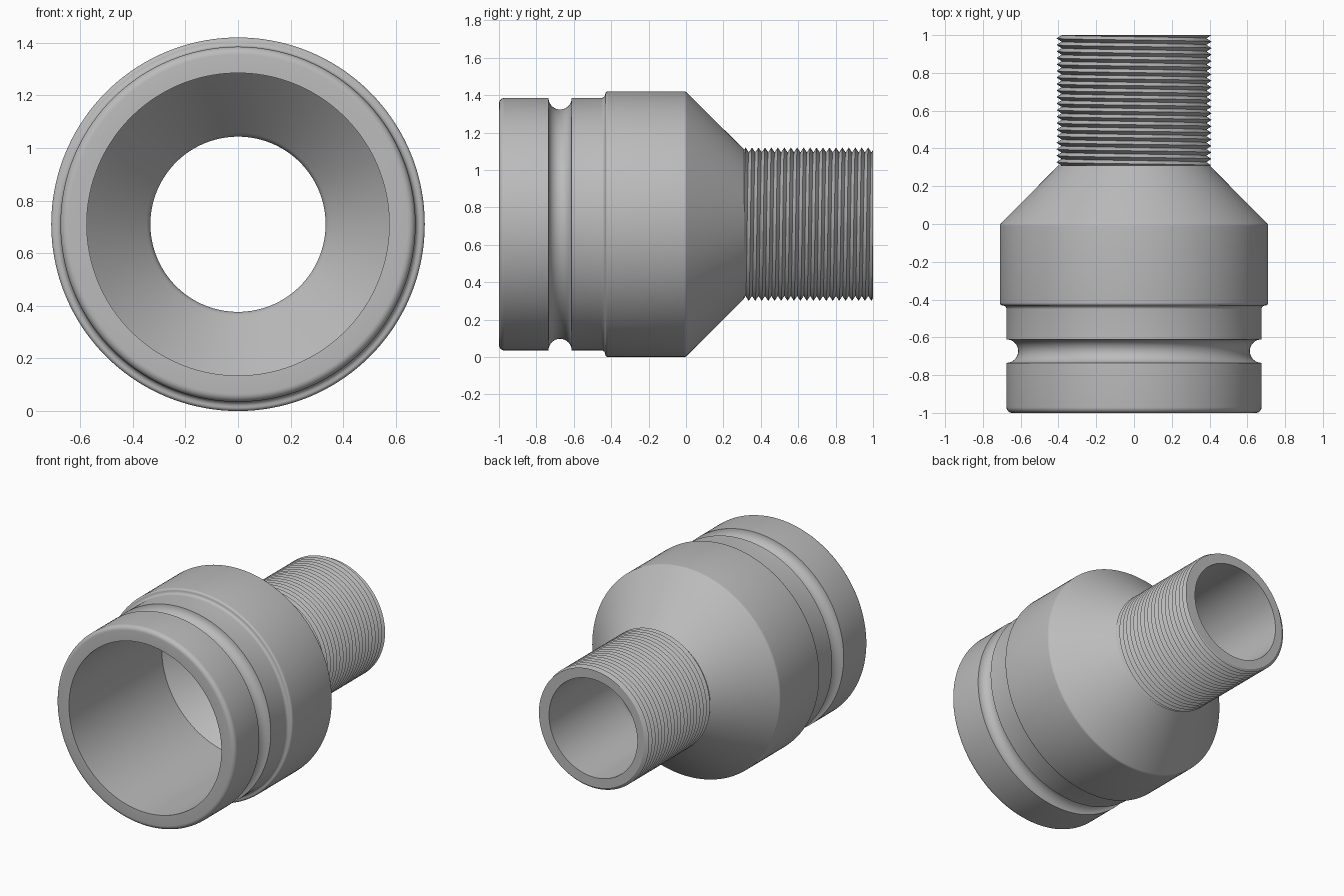
import bpy, bmesh, math

if "Cube" in bpy.data.objects:
    bpy.data.objects.remove(bpy.data.objects["Cube"], do_unlink=True)

AXIS_Z = 0.71
SEGMENTS = 144
TURNS = 20
START, END = 0.31, 1.0
CREST, ROOT = 0.41, 0.384
BORE = 0.333

steel = bpy.data.materials.new("plain grey steel")
steel.use_nodes = True
GREY = (0.5, 0.5, 0.5, 1)
steel.diffuse_color = GREY
steel.node_tree.nodes["Principled BSDF"].inputs["Base Color"].default_value = GREY


def arc(y, r, radius, a0, a1, steps=6):
    """Profile points on an arc, as (y, radius) pairs; angles in degrees."""
    angles = [math.radians(a0 + (a1 - a0) * i / steps) for i in range(steps + 1)]
    return [(y + radius * math.cos(a), r + radius * math.sin(a)) for a in angles]


def ring_point(y, r, j):
    a = math.tau * j / SEGMENTS
    return (r * math.cos(a), y, AXIS_Z + r * math.sin(a))


def build(name, rows, closed=False):
    """Skin a list of rings, each holding SEGMENTS points."""
    bm = bmesh.new()
    rings = [[bm.verts.new(p) for p in row] for row in rows]
    pairs = list(zip(rings, rings[1:]))
    if closed:
        pairs.append((rings[-1], rings[0]))
    for a, b in pairs:
        for j in range(SEGMENTS):
            k = (j + 1) % SEGMENTS
            bm.faces.new((a[j], a[k], b[k], b[j]))
    bmesh.ops.remove_doubles(bm, verts=bm.verts, dist=0.00001)
    bmesh.ops.recalc_face_normals(bm, faces=bm.faces)
    mesh = bpy.data.meshes.new(name)
    bm.to_mesh(mesh)
    bm.free()
    mesh.materials.append(steel)
    obj = bpy.data.objects.new(name, mesh)
    bpy.context.collection.objects.link(obj)
    bpy.ops.object.select_all(action="DESELECT")
    obj.select_set(True)
    bpy.context.view_layer.objects.active = obj
    bpy.ops.object.shade_smooth_by_angle(angle=math.radians(30))
    return obj


# Socket body: rim, groove, stepped shoulder, cone and hollow bore
profile = [(-1, 0.575)]
profile += arc(-0.97, 0.645, 0.03, 180, 90)
profile += arc(-0.673, 0.675, 0.062, 180, 360, 16)
profile += arc(-0.452, 0.695, 0.02, 270, 360)
profile += arc(-0.417, 0.695, 0.015, 180, 90)
profile += arc(-0.01, 0.69, 0.02, 90, 45, 4)
profile += [(START, 0.4), (START, 0.36)]
profile += [(START, BORE)]
profile += arc(0.28, BORE + 0.05, 0.05, 270, 225, 5)
profile += [(0, 0.575)]
build("socket_body", [[ring_point(y, r, j) for j in range(SEGMENTS)]
                      for y, r in profile], closed=True)

# Threaded pipe: helical ridges on the outside, plain bore inside
pitch = (END - START) / TURNS


def thread_point(k, j):
    turn = j / SEGMENTS
    y = min(max(START + (k / 2 + turn) * pitch, START), END)
    phase = ((y - START) / pitch - turn) % 1
    return ring_point(y, ROOT + (CREST - ROOT) * abs(2 * phase - 1), j)


# The seam row shifts by one full turn, so the helix is skinned with a shifted join
bm = bmesh.new()
ROWS = range(-2, 2 * TURNS + 1)
grid = {(k, j): bm.verts.new(thread_point(k, j)) for k in ROWS for j in range(SEGMENTS)}
for k in ROWS[:-1]:
    for j in range(SEGMENTS):
        step = (0, j + 1) if j < SEGMENTS - 1 else (2, 0)
        corners = [(k, j), (k + step[0], step[1]), (k + 1 + step[0], step[1]), (k + 1, j)]
        if all(c in grid for c in corners):
            bm.faces.new([grid[c] for c in corners])
# Flat end face and bore wall
for j in range(SEGMENTS):
    k = (j + 1) % SEGMENTS
    mouth = [bm.verts.new(ring_point(END, BORE, i)) for i in (j, k)]
    inner = [bm.verts.new(ring_point(START, BORE, i)) for i in (j, k)]
    outer = [bm.verts.new(thread_point(ROWS[-1], i)) for i in (j, k)]
    for v in outer:
        v.co.y = END
    bm.faces.new((mouth[0], mouth[1], outer[1], outer[0]))
    bm.faces.new((mouth[0], inner[0], inner[1], mouth[1]))
bmesh.ops.remove_doubles(bm, verts=bm.verts, dist=0.00001)
bmesh.ops.dissolve_degenerate(bm, edges=bm.edges, dist=0.00001)
bmesh.ops.recalc_face_normals(bm, faces=bm.faces)
mesh = bpy.data.meshes.new("threaded_pipe")
bm.to_mesh(mesh)
bm.free()
mesh.materials.append(steel)
pipe = bpy.data.objects.new("threaded_pipe", mesh)
bpy.context.collection.objects.link(pipe)
bpy.ops.object.select_all(action="DESELECT")
pipe.select_set(True)
bpy.context.view_layer.objects.active = pipe
bpy.ops.object.shade_smooth_by_angle(angle=math.radians(30))
